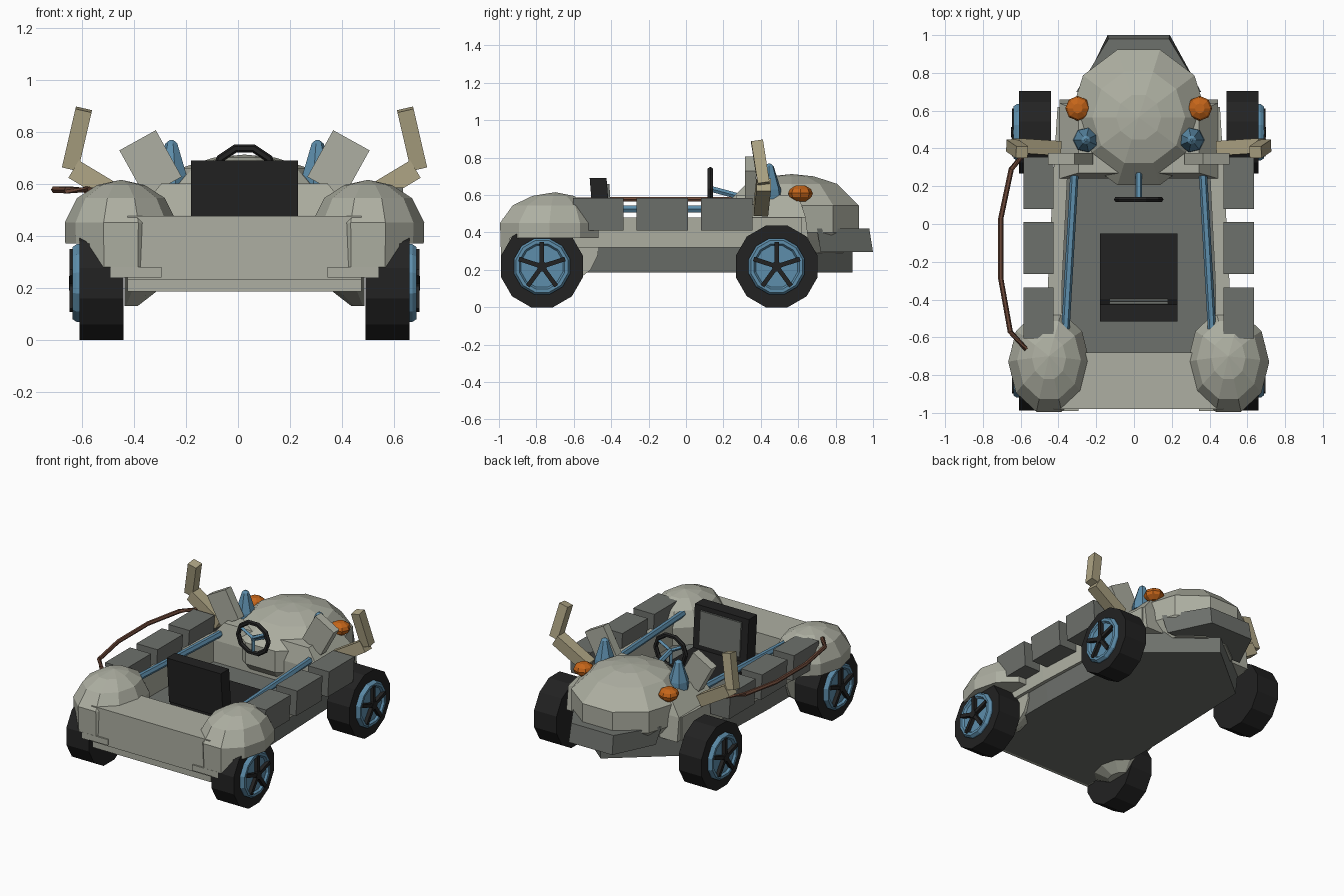
import bpy, bmesh, math
from mathutils import Vector, Matrix

if "Cube" in bpy.data.objects:
    bpy.data.objects.remove(bpy.data.objects["Cube"])

X0 = 0.025  # centre plane of the car (the hose on one side shifts it)

def mat(name, r, g, b):
    m = bpy.data.materials.new(name)
    m.diffuse_color = (r, g, b, 1)
    m.use_nodes = True
    m.node_tree.nodes["Principled BSDF"].inputs["Base Color"].default_value = m.diffuse_color
    return m

LIGHT = mat("light_grey", .42, .43, .36)
GREY = mat("dark_grey", .155, .165, .15)
BLACK = mat("black", .016, .016, .016)
BLUE = mat("blue", .11, .27, .41)
ORANGE = mat("orange", .56, .13, .01)
TAN = mat("tan", .42, .37, .23)
BROWN = mat("brown", .15, .065, .04)

def loft(name, rings, m, mirror=False, closed=False):
    """Skin a list of rings; coordinates are relative to the centre plane."""
    made = []
    for s in ((1, -1) if mirror else (1,)):
        bm = bmesh.new()
        vs = [[bm.verts.new((X0 + s * p[0], p[1], p[2])) for p in r] for r in rings]
        n, k = len(rings[0]), len(rings)
        for i in range(k if closed else k - 1):
            a, b = vs[i], vs[(i + 1) % k]
            for j in range(n):
                bm.faces.new((a[j], a[(j + 1) % n], b[(j + 1) % n], b[j]))
        if not closed:
            bm.faces.new(vs[0])
            bm.faces.new(vs[-1])
        bmesh.ops.remove_doubles(bm, verts=bm.verts, dist=1e-4)
        bmesh.ops.recalc_face_normals(bm, faces=bm.faces)
        me = bpy.data.meshes.new(name)
        bm.to_mesh(me)
        bm.free()
        me.materials.append(m)
        ob = bpy.data.objects.new(name + ("_right" if s > 0 else "_left") * mirror, me)
        bpy.context.collection.objects.link(ob)
        made.append(ob)
    return made

def rect(x0, x1, y0, y1, z):
    return [(x0, y0, z), (x1, y0, z), (x1, y1, z), (x0, y1, z)]

def box(name, x, y, z, m, mirror=False):
    return loft(name, [rect(*x, *y, z[0]), rect(*x, *y, z[1])], m, mirror)

def circle(n, rx, ry, cx, cy, z, phase=0):
    return [(cx + rx * math.cos(2 * math.pi * i / n + phase),
             cy + ry * math.sin(2 * math.pi * i / n + phase), z) for i in range(n)]

def dome(name, n, c, rx, ry, levels, m, mirror=False):
    # levels: (height, scale, y shift)
    return loft(name, [circle(n, rx * s, ry * s, c[0], c[1] + d, z) for z, s, d in levels], m, mirror)

def tube(name, path, r, n, m, mirror=False, closed=False, h=None, phase=0):
    pts, rings = [Vector(p) for p in path], []
    k = len(pts)
    for i, p in enumerate(pts):
        a = pts[(i - 1) % k] if closed or i else p
        b = pts[(i + 1) % k] if closed or i < k - 1 else p
        t = (b - a).normalized()
        u = t.cross(Vector((0, 1, 0)) if abs(t.y) < .9 else Vector((0, 0, 1))).normalized()
        v = t.cross(u)
        rings.append([p + u * r * math.cos(2 * math.pi * j / n + phase)
                      + v * (h or r) * math.sin(2 * math.pi * j / n + phase) for j in range(n)])
    return loft(name, rings, m, mirror, closed)

def disc(x, y, z, r, n=12):
    return [(x, y + r * math.cos(2 * math.pi * (i + .5) / n),
             z + r * math.sin(2 * math.pi * (i + .5) / n)) for i in range(n)]

# wheels: tyre, rim, five spokes
for end, wy in (("front", .485), ("rear", -.77)):
    zc = .218
    loft(end + "_tyre", [disc(x, wy, zc, r) for x, r in
         ((.465, .12), (.465, .226), (.635, .226), (.635, .155), (.60, .15))], BLACK, True)
    loft(end + "_rim", [disc(x, wy, zc, r) for x, r in
         ((.59, .155), (.645, .155), (.662, .143), (.662, .125), (.648, .115))], BLUE, True)
    tube(end + "_hub", [(.63, wy, zc), (.675, wy, zc)], .028, 8, BLACK, True)
    for i in range(5):
        a = math.pi / 2 + i * math.tau / 5
        tube(f"{end}_spoke_{i}", [(.66, wy, zc), (.66, wy + .13 * math.cos(a), zc + .13 * math.sin(a))],
             .017, 4, BLACK, True, phase=math.pi / 4)

# pointed lower hull, its top is the cockpit floor
half = [(.44, -.95), (.44, -.3), (.41, .55), (0, .89)]
outline = half + [(-x, y) for x, y in half[2::-1]]
loft("lower_hull", [[(x * k, y, z) for x, y in outline] for z, k in ((.185, 1), (.33, 1.04))], GREY)

# side walls of the tub
loft("side_wall", [[(a, y, .32), (b, y, .32), (b, y, .48), (a, y, .48)]
     for y, a, b in ((-.9, .41, .49), (-.3, .405, .48), (.3, .375, .45), (.62, .35, .43))], LIGHT, True)

# rear deck, rear sill and cowl in front of the cockpit
box("rear_deck", (-.45, .45), (-.98, -.68), (.23, .475), LIGHT)
box("rear_sill", (-.45, .45), (-.97, -.9), (.186, .23), LIGHT)
box("rear_bracket", (.32, .515), (-.99, -.93), (.24, .28), LIGHT, True)
loft("cowl", [rect(-.42, .42, .24, .66, .32), rect(-.42, .42, .24, .64, .48),
              rect(-.32, .32, .27, .6, .60)], LIGHT)

# bonnet dome and chin
bonnet = dome("bonnet", 10, (0, .565), .372, .385,
     [(.29, .75, 0), (.36, .9, 0), (.40, .98, 0), (.545, .98, 0), (.66, .66, 0), (.70, .32, 0), (.712, 0, 0)], LIGHT)
loft("chin", [[(-.3, .72, .295), (-.165, 1, .295), (.165, 1, .295), (.3, .72, .295)],
              [(-.33, .70, .42), (-.16, .98, .42), (.16, .98, .42), (.33, .70, .42)]], GREY)

# rear fenders, with the outer wheel opening cut away
fenders = dome("rear_fender", 10, (.475, -.73), .216, .278,
     [(.13, .3, .05), (.2, .72, .03), (.28, .98, 0), (.45, 1, 0), (.545, .78, .01), (.595, .42, .02), (.615, 0, .03)],
     LIGHT, True)
cutters = box("wheel_opening_cutter", (.462, .9), (-.94, -.3), (-.1, .37), LIGHT, True)
for f, c in zip(fenders, cutters):
    mod = f.modifiers.new("opening", "BOOLEAN")
    mod.operation, mod.solver, mod.object = "DIFFERENCE", "EXACT", c
    bpy.context.view_layer.objects.active = f
    bpy.ops.object.modifier_apply(modifier=mod.name)
    bpy.data.objects.remove(c)

# side luggage boxes
for i, (y0, y1) in enumerate(((-.605, -.335), (-.265, .01), (.08, .355))):
    loft(f"side_box_{i}", [rect(.46, .60, y0, y1, .41), rect(.45, .61, y0, y1, .585)], GREY, True)

# blue side rails and the brown hose
tube("side_rail", [(.39, -.6, .525), (.335, .36, .525)], .022, 6, BLUE, True)
tube("hose", [(-.595, -.665, .575), (-.68, -.57, .575), (-.73, -.29, .577), (-.73, .03, .577),
              (-.675, .29, .577), (-.60, .38, .577)], .014, 6, BROWN)

# tilted windscreen plates
tilt = Matrix.Rotation(math.radians(29), 3, "Y")
def plate_ring(z):
    return [Vector((.36, .345, .675)) + tilt @ Vector(p) for p in rect(-.08, .08, -.03, .03, z)]
loft("screen_plate", [plate_ring(-.1), plate_ring(.105)], LIGHT, True)

# folded tan arms
tube("arm_lower", [(.43, .40, .52), (.655, .415, .655)], .055, 4, TAN, True, phase=math.pi / 4)
tube("arm_upper", [(.67, .415, .66), (.618, .38, .885)], .045, 4, TAN, True, phase=math.pi / 4)

# blue cones and orange lamps on the bonnet
dome("cone", 7, (.28, .445), .068, .068, [(.58, 1, 0), (.63, .95, 0), (.755, .35, 0), (.768, .1, 0)], BLUE, True)
dome("lamp", 8, (.323, .612), .066, .066,
     [(.565, .4, 0), (.59, .9, 0), (.61, 1, 0), (.632, .85, 0), (.65, .4, 0)], ORANGE, True)

# seat
box("seat_cushion", (-.205, .205), (-.48, -.05), (.32, .40), BLACK)
loft("seat_back", [rect(-.205, .205, -.49, -.40, .38), rect(-.205, .205, -.515, -.425, .69)], BLACK)
loft("seat_panel", [rect(-.155, .155, -.41, -.394, .43), rect(-.155, .155, -.425, -.41, .66)], GREY)

# steering wheel, spokes and column
wheel = [(.115 * math.cos(i * math.tau / 10), .13, .635 + .105 * math.sin(i * math.tau / 10)) for i in range(10)]
tube("steering_wheel", wheel, .016, 6, BLACK, closed=True)
for i in range(3):
    a = -math.pi / 2 + i * math.tau / 3
    tube(f"steering_spoke_{i}", [(0, .13, .635), (.11 * math.cos(a), .13, .635 + .1 * math.sin(a))], .012, 4, BLUE)
tube("steering_column", [(0, .125, .635), (0, .33, .58)], .018, 6, BLUE)
